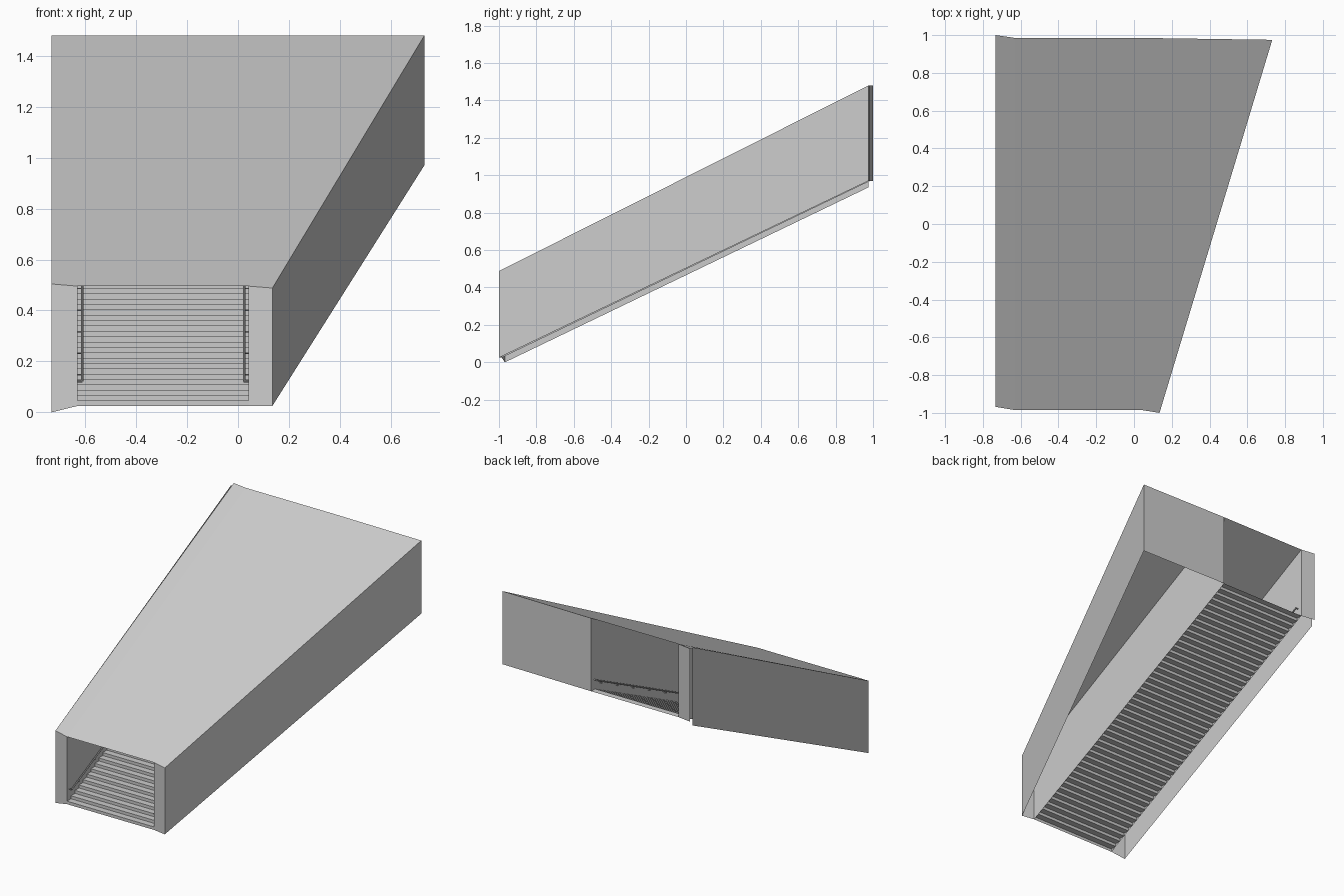
import bpy, bmesh
from mathutils import Vector

if "Cube" in bpy.data.objects:
    bpy.data.objects.remove(bpy.data.objects["Cube"])

XL, XR = -0.732, 0.732          # outer left side, far right corner
IL, IR = -0.63, 0.042           # inner stair walls
Y0, Y1 = -0.985, 0.985          # stair run
Z0, Z1 = 0.025, 0.97            # stair rise
STEPS = 45


def top(y):
    return 0.488 + (y + 1.0) * 0.992 / 1.975 if y < 0.975 else 1.48


def make(name, verts, faces):
    me = bpy.data.meshes.new(name)
    me.from_pydata(verts, [], faces)
    me.update()
    ob = bpy.data.objects.new(name, me)
    bpy.context.collection.objects.link(ob)
    return ob


def wall(name, a, b):
    # upright sheet between two plan points, each (x, y, bottom z)
    (ax, ay, az), (bx, by, bz) = a, b
    return make(name, [(ax, ay, az), (bx, by, bz), (bx, by, top(by)), (ax, ay, top(ay))],
                [(0, 1, 2, 3)])


# outer and inner side walls
wall("outer_wall_left", (XL, 0.975, 0.935), (XL, -0.968, 0.0))
wall("outer_wall_right", (0.135, -1.0, Z0), (XR, 0.975, Z1))
wall("inner_wall_left", (IL, Y0, Z0), (IL, Y1, Z1))
wall("inner_wall_right", (IR, Y1, Z1), (IR, Y0, Z0))

# end panels closing the cavities beside the stairs
wall("front_panel_left", (XL, -0.968, 0.0), (IL, Y0, Z0))
wall("front_panel_right", (IR, Y0, Z0), (0.135, -1.0, Z0))
wall("back_panel_left", (IL, Y1, Z1), (XL, 1.0, Z1))
wall("back_panel_right", (XR, 0.975, Z1), (IR, Y1, Z1))

# sloping roof sheet
plan = [(XL, -0.968), (IL, Y0), (IR, Y0), (0.135, -1.0),
        (XR, 0.975), (IR, Y1), (IL, Y1), (XL, 1.0)]
make("roof", [(x, y, top(y)) for x, y in plan],
     [(0, 1, 6, 7), (1, 2, 5, 6), (2, 3, 4, 5)])

# stairs: folded sheet of risers and treads
run, rise = (Y1 - Y0) / STEPS, (Z1 - Z0) / STEPS
profile = [(Y0, Z0)]
for i in range(STEPS):
    profile.append((Y0 + i * run, Z0 + (i + 1) * rise))
    profile.append((Y0 + (i + 1) * run, Z0 + (i + 1) * rise))
verts = [(x, y, z) for y, z in profile for x in (IL, IR)]
make("stairs", verts, [(2 * i, 2 * i + 1, 2 * i + 3, 2 * i + 2)
                       for i in range(len(profile) - 1)])


def rod(bm, a, b, r, sides=8):
    a, b = Vector(a), Vector(b)
    d = b - a
    mat = d.to_track_quat('Z', 'Y').to_matrix().to_4x4()
    mat.translation = (a + b) / 2
    bmesh.ops.create_cone(bm, cap_ends=True, segments=sides, radius1=r, radius2=r,
                          depth=d.length, matrix=mat)


# handrails with wall brackets
slope = (Z1 - Z0) / (Y1 - Y0)
for name, xw, s in (("handrail_left", IL, 1), ("handrail_right", IR, -1)):
    bm = bmesh.new()
    x = xw + s * 0.018

    def rail_z(y):
        return Z0 + (y - Y0) * slope + 0.085

    ya, yb = -0.96, 0.95
    rod(bm, (x, ya, rail_z(ya)), (x, yb, rail_z(yb)), 0.005)
    for y in (ya, yb):                      # ends return to the wall
        rod(bm, (x, y, rail_z(y)), (xw, y, rail_z(y)), 0.004)
    for i in range(11):
        y = -0.88 + i * 0.177
        z = rail_z(y)
        rod(bm, (x, y, z), (x, y, z - 0.014), 0.0025, 6)
        rod(bm, (x, y, z - 0.014), (xw, y, z - 0.014), 0.0025, 6)
    me = bpy.data.meshes.new(name)
    bm.to_mesh(me)
    bm.free()
    bpy.context.collection.objects.link(bpy.data.objects.new(name, me))
